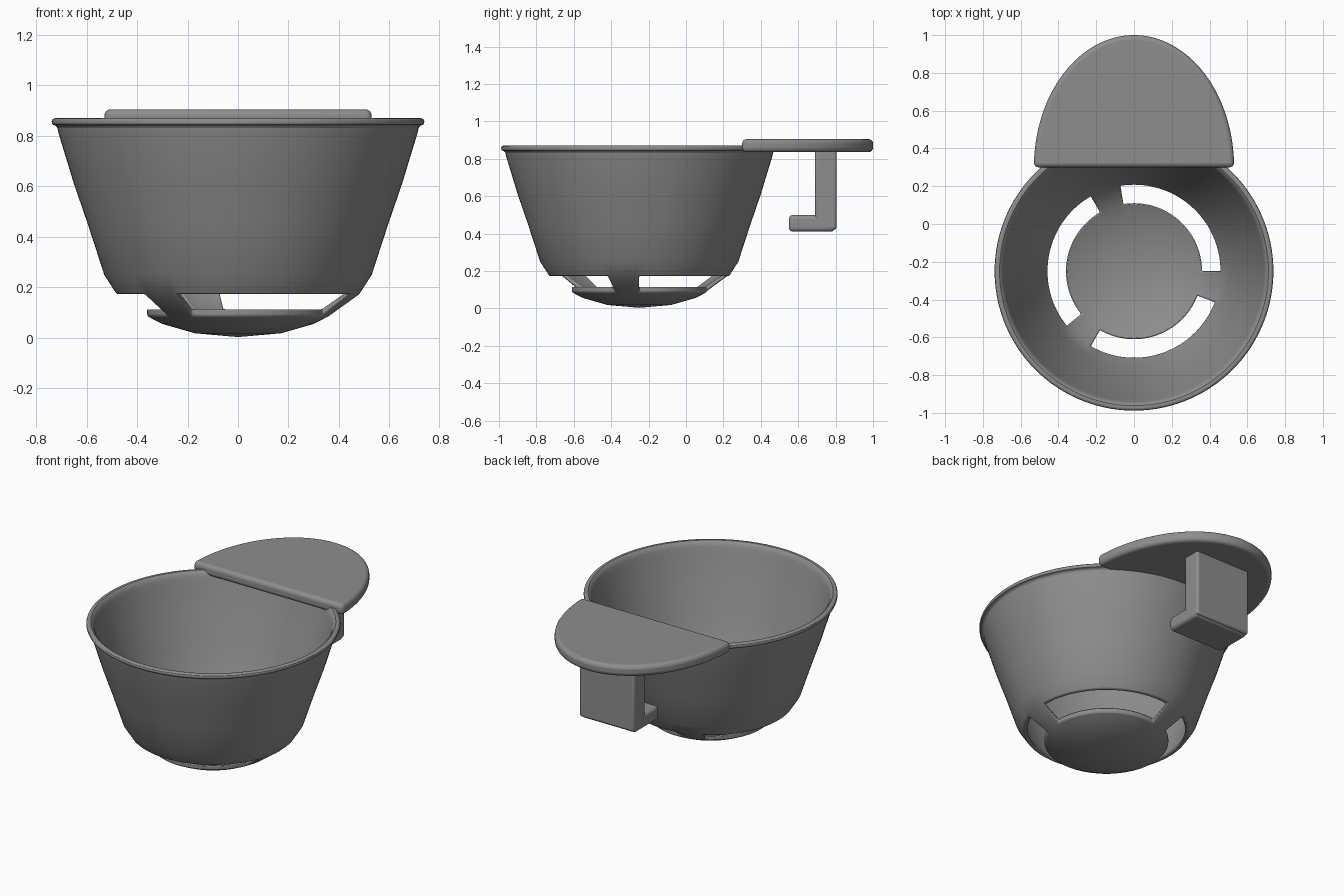
import bpy, bmesh, math

if "Cube" in bpy.data.objects:
    bpy.data.objects.remove(bpy.data.objects["Cube"], do_unlink=True)

GREY = (0.27, 0.27, 0.27, 1)
mat = bpy.data.materials.new("grey plastic")
mat.use_nodes = True
mat.diffuse_color = GREY
mat.node_tree.nodes["Principled BSDF"].inputs["Base Color"].default_value = GREY


def finish(bm, name, bevel, segments):
    """Turn a bmesh into a rounded, smooth shaded object."""
    bmesh.ops.remove_doubles(bm, verts=bm.verts, dist=0.0001)
    bmesh.ops.recalc_face_normals(bm, faces=bm.faces)
    mesh = bpy.data.meshes.new(name)
    bm.to_mesh(mesh)
    bm.free()
    mesh.materials.append(mat)
    obj = bpy.data.objects.new(name, mesh)
    bpy.context.collection.objects.link(obj)
    mod = obj.modifiers.new("rounding", "BEVEL")
    mod.width, mod.segments = bevel, segments
    mod.limit_method, mod.angle_limit = "ANGLE", math.radians(50)
    bpy.ops.object.select_all(action="DESELECT")
    bpy.context.view_layer.objects.active = obj
    obj.select_set(True)
    bpy.ops.object.shade_smooth_by_angle(angle=math.radians(35))
    return obj


def box(name, lo, hi, bevel):
    bm = bmesh.new()
    bmesh.ops.create_cube(bm, size=1)
    for v in bm.verts:
        v.co = [(a + b) / 2 + c * (b - a) for a, b, c in zip(lo, hi, v.co)]
    return finish(bm, name, bevel, 4)


# Bowl: paired outer and inner profile points, floor to rim, as (radius, z)
OUTER = [(0, .003), (.17, .018), (.30, .055), (.36, .086), (.48, .172), (.53, .25),
         (.595, .45), (.65, .61), (.711, .81), (.717, .838), (.735, .845), (.74, .858), (.732, .87)]
INNER = [(0, .036), (.16, .05), (.29, .085), (.36, .116), (.455, .176), (.50, .26),
         (.567, .45), (.622, .61), (.683, .81), (.69, .838), (.695, .85), (.702, .862), (.712, .87)]
CENTRE_Y, STEPS, SLOT_BAND = -0.25, 120, 3
START = math.radians(-21)


def solid(band, j):
    """Three slots leave three spokes between the floor and the wall."""
    if not 0 <= band < len(OUTER) - 1:
        return band < 0
    return band != SLOT_BAND or j % (STEPS // 3) < 7


bm = bmesh.new()


def ring(profile):
    rows = []
    for r, z in profile:
        angles = [START + math.tau * j / STEPS for j in range(STEPS)]
        rows.append([bm.verts.new((r * math.cos(a), CENTRE_Y + r * math.sin(a), z)) for a in angles])
    return rows


out, inn = ring(OUTER), ring(INNER)
for i in range(len(OUTER) - 1):
    for j in range(STEPS):
        k = (j + 1) % STEPS
        if not solid(i, j):
            continue
        for s in (out, inn):
            bm.faces.new((s[i][j], s[i][k], s[i + 1][k], s[i + 1][j]))
        # Close the shell wherever the neighbouring cell is open
        if not solid(i + 1, j):
            bm.faces.new((out[i + 1][j], out[i + 1][k], inn[i + 1][k], inn[i + 1][j]))
        if not solid(i - 1, j):
            bm.faces.new((out[i][j], out[i][k], inn[i][k], inn[i][j]))
        if not solid(i, j - 1):
            bm.faces.new((out[i][j], out[i + 1][j], inn[i + 1][j], inn[i][j]))
        if not solid(i, k):
            bm.faces.new((out[i][k], out[i + 1][k], inn[i + 1][k], inn[i][k]))
bmesh.ops.dissolve_degenerate(bm, dist=0.0001, edges=bm.edges)
finish(bm, "bowl", 0.007, 2)

# Half-oval top plate behind the rim
bm = bmesh.new()
arc = [math.pi * i / 64 for i in range(65)]
base = bm.faces.new([bm.verts.new((.53 * math.cos(a), .30 + .70 * math.sin(a), .835)) for a in arc])
top = bmesh.ops.extrude_face_region(bm, geom=[base])["geom"]
bmesh.ops.translate(bm, vec=(0, 0, .07), verts=[g for g in top if isinstance(g, bmesh.types.BMVert)])
finish(bm, "top_plate", 0.024, 4)

# Hanging hook under the plate
box("hook_post", (-.195, .69, .42), (.195, .805, .86), .015)
box("hook_foot", (-.195, .55, .41), (.195, .795, .50), .022)
